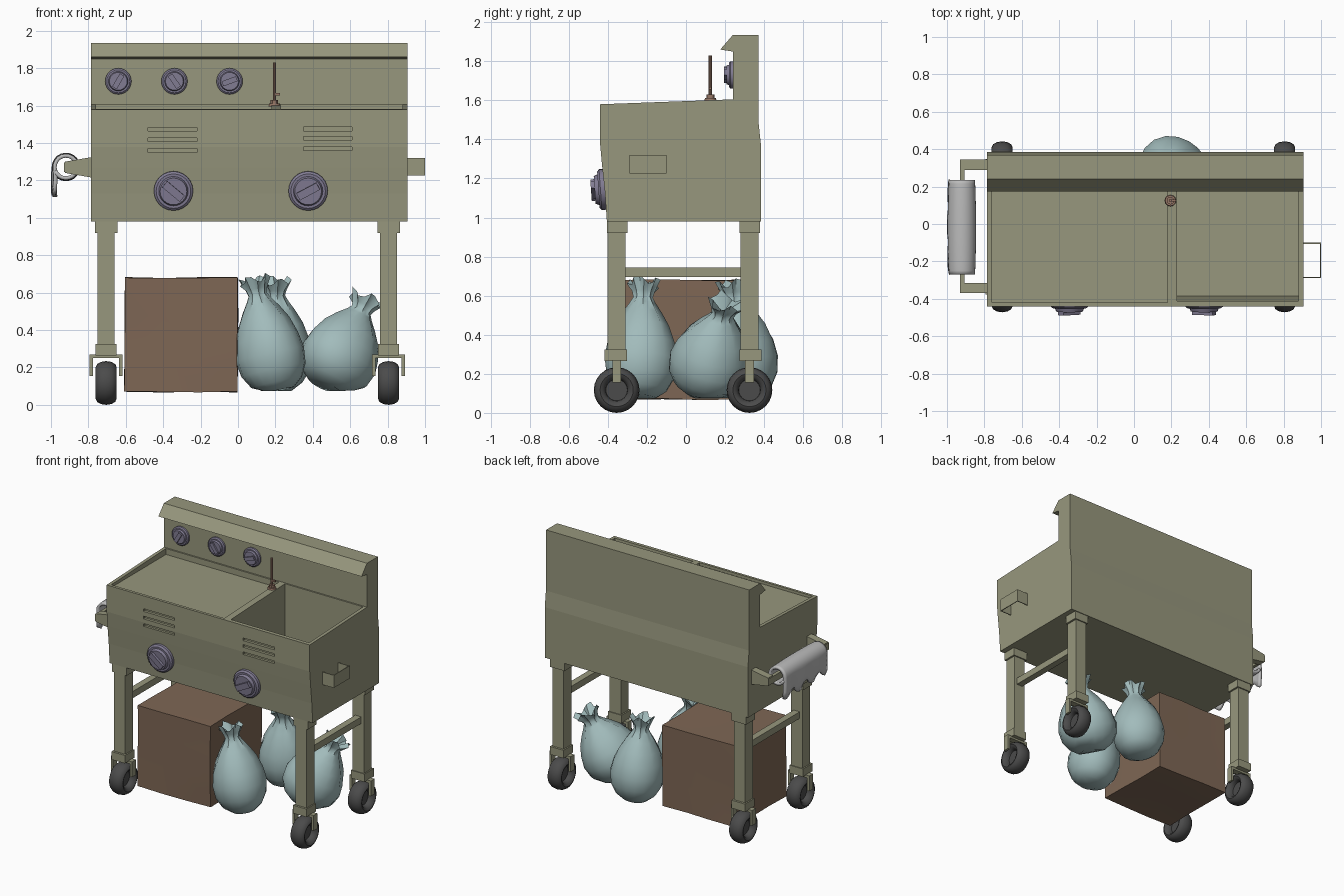
import bpy, bmesh, math, random
from mathutils import Vector, Matrix

if "Cube" in bpy.data.objects:
    bpy.data.objects.remove(bpy.data.objects["Cube"])
random.seed(4)


def material(name, rgb):
    m = bpy.data.materials.new(name)
    m.diffuse_color = (*rgb, 1)
    m.use_nodes = True
    m.node_tree.nodes["Principled BSDF"].inputs["Base Color"].default_value = m.diffuse_color
    return m


OLIVE = material("olive_metal", (0.31, 0.31, 0.205))
PURPLE = material("knob_plastic", (0.22, 0.20, 0.29))
BROWN = material("cardboard", (0.21, 0.135, 0.09))
COPPER = material("copper", (0.30, 0.18, 0.13))
RUBBER = material("rubber", (0.07, 0.07, 0.07))
BAG = material("bag_plastic", (0.36, 0.50, 0.50))
CLOTH = material("cloth", (0.50, 0.50, 0.50))


def finish(name, bm, mat, smooth=None):
    bmesh.ops.recalc_face_normals(bm, faces=bm.faces)
    me = bpy.data.meshes.new(name)
    bm.to_mesh(me)
    bm.free()
    ob = bpy.data.objects.new(name, me)
    bpy.context.collection.objects.link(ob)
    me.materials.append(mat)
    if smooth:
        bpy.ops.object.select_all(action='DESELECT')
        ob.select_set(True)
        bpy.context.view_layer.objects.active = ob
        bpy.ops.object.shade_smooth_by_angle(angle=math.radians(smooth))
    return ob


def add_box(bm, x, y, z, m=Matrix()):
    c = Vector(((x[0] + x[1]) / 2, (y[0] + y[1]) / 2, (z[0] + z[1]) / 2))
    s = Matrix.Diagonal((x[1] - x[0], y[1] - y[0], z[1] - z[0], 1))
    bmesh.ops.create_cube(bm, size=1, matrix=m @ Matrix.Translation(c) @ s)


def add_disc(bm, r1, r2, z0, z1, m=Matrix(), n=24):
    bmesh.ops.create_cone(bm, cap_ends=True, segments=n, radius1=r1, radius2=r2, depth=z1 - z0,
                          matrix=m @ Matrix.Translation((0, 0, (z0 + z1) / 2)))


def boxes(name, items, mat):
    bm = bmesh.new()
    for b in items:
        add_box(bm, *b)
    return finish(name, bm, mat)


def prism(bm, pts, direction):
    f = bm.faces.new([bm.verts.new(p) for p in pts])
    ext = bmesh.ops.extrude_face_region(bm, geom=[f])["geom"]
    bmesh.ops.translate(bm, vec=direction, verts=[v for v in ext if isinstance(v, bmesh.types.BMVert)])


def cut(ob, cutter):
    cutter.hide_render = True
    mod = ob.modifiers.new("cut", 'BOOLEAN')
    mod.operation, mod.solver, mod.object = 'DIFFERENCE', 'EXACT', cutter
    bpy.context.view_layer.objects.active = ob
    bpy.ops.object.modifier_apply(modifier=mod.name)
    bpy.data.objects.remove(cutter)


# Cabinet: side profile (y, z) with splashback and lip, swept across x
side = [(-.405, .98), (-.415, 1.13), (-.43, 1.27), (-.44, 1.38), (-.44, 1.58), (.24, 1.605), (.24, 1.85),
        (.175, 1.86), (.24, 1.935), (.37, 1.935), (.372, 1.48), (.385, 1.36), (.385, .98)]
bm = bmesh.new()
prism(bm, [(-.785, y, z) for y, z in side], (1.69, 0, 0))
cabinet = finish("cabinet", bm, OLIVE)

# Recessed left worktop, deep right basin and vent slots
cut(cabinet, boxes("worktop_cutter", [((-.76, .18), (-.42, .23), (1.56, 1.7))], OLIVE))
bm = bmesh.new()
prism(bm, [(.23, y, z) for y, z in ((-.385, 1.12), (-.42, 1.7), (.23, 1.7), (.23, 1.12))], (.65, 0, 0))
cut(cabinet, finish("basin_cutter", bm, OLIVE))
cut(cabinet, boxes("vent_cutter", [((x, x + .26), (-.5, -.42), (z - .01, z + .01))
                                   for x, zs in ((-.48, (1.473, 1.417, 1.36)), (.35, (1.475, 1.425, 1.37)))
                                   for z in zs], OLIVE))

# Control knobs: flange, stepped dial and turned grip bar, facing front
for i, (x, y, z, r, turn, tilt) in enumerate([(-.345, -.415, 1.145, .105, -40, 4), (.375, -.415, 1.145, .105, 28, 4),
                                              (-.64, .243, 1.73, .07, 60, 0), (-.34, .243, 1.73, .07, -55, 0),
                                              (-.045, .243, 1.73, .07, 20, 0)]):
    m = Matrix.Translation((x, y, z)) @ Matrix.Rotation(math.radians(90 + tilt), 4, 'X')
    bm = bmesh.new()
    add_disc(bm, r, r, 0, r * .22, m)
    add_disc(bm, r, r * .88, r * .22, r * .32, m)
    add_disc(bm, r * .75, r * .68, r * .32, r * .5, m)
    add_box(bm, (-r * .58, r * .58), (-r * .2, r * .2), (r * .4, r * .68),
            m @ Matrix.Rotation(math.radians(turn), 4, 'Z'))
    finish(f"knob_{i}", bm, PURPLE, 30)

# Thin tap standing on the divider
bm = bmesh.new()
m = Matrix.Translation((.195, .125, 0))
add_disc(bm, .032, .028, 1.595, 1.612, m, 12)
add_disc(bm, .02, .02, 1.612, 1.63, m, 12)
add_disc(bm, .009, .009, 1.63, 1.83, m, 10)
add_box(bm, (0, .03), (-.006, .006), (1.655, 1.668), m)
finish("tap", bm, COPPER, 30)

# Four legs with collars, each on a caster
for sx, x in (("left", -.705), ("right", .805)):
    for sy, y in (("front", -.355), ("back", .325)):
        o = -.005 if y < 0 else .005
        boxes(f"{sy}_{sx}_leg", [((x - .046, x + .046), (y - .046, y + .046), (.27, .985)),
                                 ((x - .06, x + .06), (y - .05, y + .055), (.92, .985)),
                                 ((x - .056, x + .056), (y - .057 + o, y + .057 + o), (.265, .325))], OLIVE)
        boxes(f"{sy}_{sx}_fork", [((x - .088, x + .088), (y - .022, y + .022), (.25, .27)),
                                  ((x - .088, x - .07), (y - .022, y + .022), (.155, .255)),
                                  ((x + .07, x + .088), (y - .022, y + .022), (.155, .255))], OLIVE)
        # tyre: elliptical tube swept around the x axis
        bm = bmesh.new()
        rings = []
        for a in range(24):
            t = math.tau * a / 24
            rings.append([])
            for b in range(12):
                p = math.tau * b / 12
                r = .085 + .032 * math.cos(p)
                rings[-1].append(bm.verts.new((x + .056 * math.sin(p), y + r * math.cos(t), .117 + r * math.sin(t))))
        for a in range(24):
            for b in range(12):
                c, d = (a + 1) % 24, (b + 1) % 12
                bm.faces.new((rings[a][b], rings[c][b], rings[c][d], rings[a][d]))
        m = Matrix.Translation((x, y, .117)) @ Matrix.Rotation(math.pi / 2, 4, 'Y')
        add_disc(bm, .065, .065, -.012, .012, m)
        finish(f"{sy}_{sx}_wheel", bm, RUBBER, 50)
    boxes(f"{sx}_crossbar", [((x - .025, x + .025), (-.32, .29), (.695, .745))], OLIVE)

# Right handle: thin bent strip
boxes("right_handle", [((.9, 1.0), (-.29, -.284), (1.225, 1.32)), ((.9, 1.0), (-.106, -.1), (1.225, 1.32)),
                       ((.994, 1.0), (-.29, -.1), (1.225, 1.32))], OLIVE)

# Left towel rail: tapered brackets and bar
bm = bmesh.new()
for y in (-.37, .29):
    prism(bm, [(-.78, y, 1.215), (-.78, y, 1.325), (-.925, y, 1.30), (-.925, y, 1.24)], (0, .055, 0))
add_box(bm, (-.93, -.905), (-.37, .345), (1.245, 1.295))
finish("towel_rail", bm, OLIVE)

# Rolled towel with a ragged hanging edge on the outer side
path = [(-.92 + .066 * math.cos(t), 1.272 + .066 * math.sin(t))
        for t in [math.radians(-160 + 340 * i / 20) for i in range(21)]]
bm = bmesh.new()
grid = []
N = 24
for j in range(N + 1):
    v = j / N
    y = -.27 + .505 * v
    s = .9 + .1 * math.sin(math.pi * v) ** .6
    drop = .13 + .025 * math.sin(v * 21) + random.uniform(-.01, .01)
    row = [(-.92 + (x + .92) * s, 1.272 + (z - 1.272) * s) for x, z in path]
    ex, ez = row[-1]
    row += [(ex + .004 * math.sin(v * 17 + k), ez - drop * k / 3) for k in (1, 2, 3)]
    grid.append([bm.verts.new((x, y, z)) for x, z in row])
for a, b in zip(grid, grid[1:]):
    for i in range(len(a) - 1):
        bm.faces.new((a[i], b[i], b[i + 1], a[i + 1]))
towel = finish("towel", bm, CLOTH, 60)
mod = towel.modifiers.new("thickness", 'SOLIDIFY')
mod.thickness, mod.offset = .02, 0

# Carton under the cabinet
bm = bmesh.new()
add_box(bm, (-.605, -.002), (-.325, .285), (.07, .68))
bmesh.ops.subdivide_edges(bm, edges=bm.edges, cuts=2, use_grid_fill=True)
for v in bm.verts:
    v.co += Vector([random.uniform(-.004, .004) for _ in range(3)])
finish("carton", bm, BROWN, 30)


# Tied refuse sacks: rings along a leaning axis, with a pinched neck and ruffle
def sack(name, base, top, r):
    shape = [(.02, .45), (.09, .74), (.2, .94), (.34, 1), (.48, .92), (.62, .74), (.73, .52), (.81, .34),
             (.86, .25), (.91, .29), (.99, .42)]
    base, axis = Vector(base), Vector(top) - Vector(base)
    q = Vector((0, 0, 1)).rotation_difference(axis)
    bm = bmesh.new()
    n = 18
    phase = random.uniform(0, 6)
    rings = []
    for t, k in shape:
        ring = []
        for i in range(n):
            a = math.tau * i / n
            neck = max(0, t - .5)
            rad = r * k * (1 + .25 * neck * math.cos(i * math.pi) + .025 * math.sin(3 * a + phase + 4 * t))
            lift = .022 * math.sin(4 * a + phase) if t > .95 else 0
            p = base + axis * t + q @ Vector((rad * math.cos(a), rad * math.sin(a), lift))
            p.z = max(p.z, .07 + .01 * k)
            ring.append(bm.verts.new(p))
        rings.append(ring)
    for a, b in zip(rings, rings[1:]):
        for i in range(n):
            bm.faces.new((a[i], a[(i + 1) % n], b[(i + 1) % n], b[i]))
    bmesh.ops.contextual_create(bm, geom=rings[0])
    cap = bm.verts.new(base + axis * .88)
    for i in range(n):
        bm.faces.new((rings[-1][i], rings[-1][(i + 1) % n], cap))
    finish(name, bm, BAG, 50)


sack("front_sack", (.22, -.24, .065), (.085, -.215, .675), .187)
sack("back_sack", (.205, .31, .065), (.2, .235, .67), .188)
sack("side_sack", (.46, .08, .09), (.69, .205, .57), .21)
